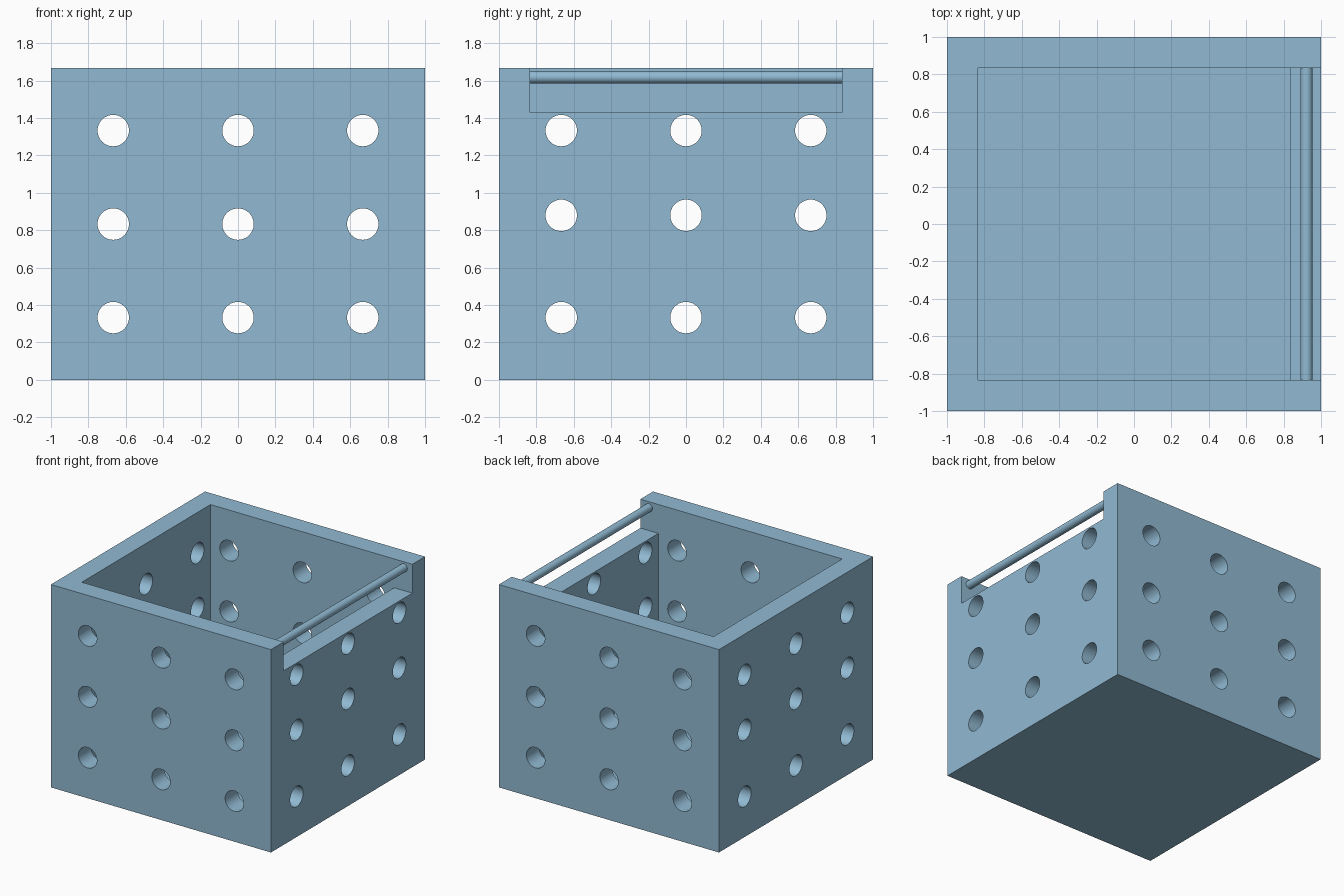
import bpy, bmesh, math
from mathutils import Matrix, Vector

if "Cube" in bpy.data.objects:
    bpy.data.objects.remove(bpy.data.objects["Cube"])

W, H, INNER, FLOOR = 1.0, 1.667, 0.835, 0.167

blue = bpy.data.materials.new("dusty blue")
blue.diffuse_color = (0.283, 0.491, 0.651, 1)
blue.use_nodes = True
blue.node_tree.nodes["Principled BSDF"].inputs["Base Color"].default_value = blue.diffuse_color


def finish(name, bm):
    mesh = bpy.data.meshes.new(name)
    bm.to_mesh(mesh)
    bm.free()
    mesh.materials.append(blue)
    ob = bpy.data.objects.new(name, mesh)
    bpy.context.collection.objects.link(ob)
    return ob


def box(name, lo, hi):
    lo, hi = Vector(lo), Vector(hi)
    bm = bmesh.new()
    bmesh.ops.create_cube(bm, size=1, matrix=Matrix.Translation((lo + hi) / 2)
                          @ Matrix.Diagonal((*(hi - lo), 1)))
    return finish(name, bm)


def rods(name, centres, axis, radius, length, sides):
    bm = bmesh.new()
    turn = Matrix.Rotation(math.pi / 2, 4, 'Y' if axis == 'X' else 'X')
    for c in centres:
        bmesh.ops.create_cone(bm, cap_ends=True, segments=sides, radius1=radius,
                              radius2=radius, depth=length,
                              matrix=Matrix.Translation(c) @ turn)
    return finish(name, bm)


def activate(ob):
    bpy.ops.object.select_all(action='DESELECT')
    ob.select_set(True)
    bpy.context.view_layer.objects.active = ob


# Solid block, then cavity, lowered right wall and drilled holes
crate = box("crate", (-W, -W, 0), (W, W, H))
cols = (-0.667, 0, 0.667)
cutters = [
    box("cavity_cutter", (-INNER, -INNER, FLOOR), (INNER, INNER, 2)),
    box("notch_cutter", (0.6, -INNER, 1.43), (1.2, INNER, 2)),
    rods("front_back_hole_cutter",
         [(x, 0, z) for x in cols for z in (0.333, 0.833, 1.333)], 'Y', 0.084, 2.4, 48),
    rods("side_hole_cutter",
         [(0, y, z) for y in cols for z in (0.333, 0.88, 1.333)], 'X', 0.084, 2.4, 48),
]
activate(crate)
for cutter in cutters:
    cutter.hide_render = True
    mod = crate.modifiers.new(cutter.name, 'BOOLEAN')
    mod.operation, mod.solver, mod.object = 'DIFFERENCE', 'EXACT', cutter
    bpy.ops.object.modifier_apply(modifier=mod.name)
for cutter in cutters:
    bpy.data.objects.remove(cutter)

# Handle bar across the notch
bar = rods("handle_bar", [(0.922, 0, 1.618)], 'Y', 0.033, 2 * INNER + 0.01, 32)

for ob in (crate, bar):
    activate(ob)
    bpy.ops.object.shade_smooth_by_angle(angle=math.radians(30))
